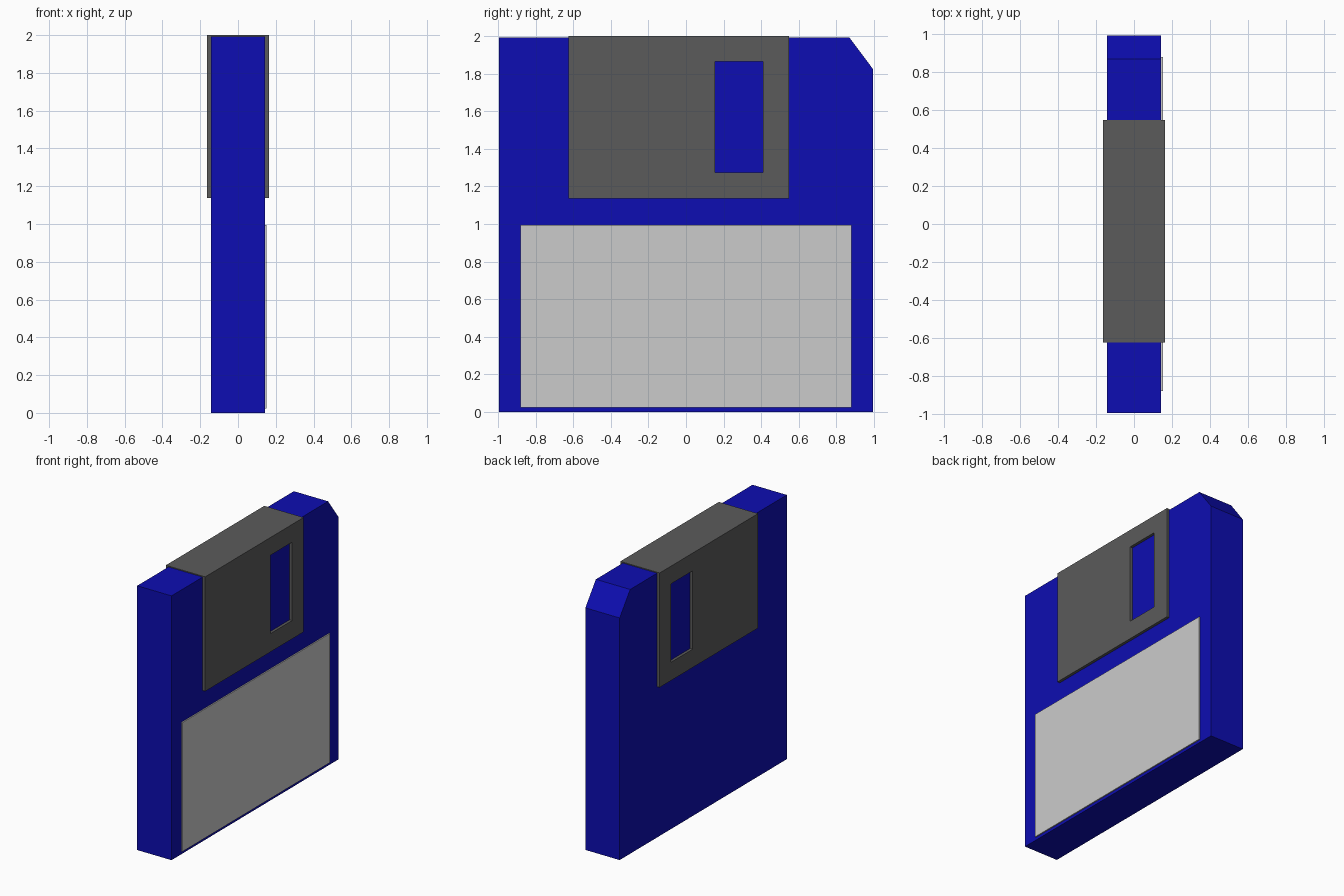
import bpy, bmesh
from mathutils import Vector

if "Cube" in bpy.data.objects:
    bpy.data.objects.remove(bpy.data.objects["Cube"])


def material(name, rgb):
    m = bpy.data.materials.new(name)
    m.diffuse_color = (*rgb, 1)
    m.use_nodes = True
    m.node_tree.nodes["Principled BSDF"].inputs["Base Color"].default_value = m.diffuse_color
    return m


def prism(name, points, vec, mat=None):
    """Extrude a flat polygon along a vector."""
    bm = bmesh.new()
    face = bm.faces.new([bm.verts.new(p) for p in points])
    ext = bmesh.ops.extrude_face_region(bm, geom=[face])
    verts = [v for v in ext["geom"] if isinstance(v, bmesh.types.BMVert)]
    bmesh.ops.translate(bm, verts=verts, vec=Vector(vec))
    bmesh.ops.recalc_face_normals(bm, faces=bm.faces)
    mesh = bpy.data.meshes.new(name)
    bm.to_mesh(mesh)
    bm.free()
    obj = bpy.data.objects.new(name, mesh)
    bpy.context.collection.objects.link(obj)
    if mat:
        mesh.materials.append(mat)
    return obj


def slab(name, x0, x1, outline, mat=None):
    """Plate with a y-z outline and thickness along x."""
    return prism(name, [(x0, y, z) for y, z in outline], (x1 - x0, 0, 0), mat)


def rect(y0, y1, z0, z1):
    return [(y0, z0), (y1, z0), (y1, z1), (y0, z1)]


blue = material("blue_plastic", (0.004, 0.004, 0.445))
dark = material("dark_metal", (0.104, 0.104, 0.104))
H, S = 0.143, 0.164  # half thickness of case and shutter

# Case with one clipped corner
slab("case", -H, H, [(-0.997, 0), (0.995, 0), (0.995, 1.826), (0.87, 1.993), (-0.997, 1.993)], blue)

# Paper label on the right face
slab("label", H - 0.01, 0.152, rect(-0.88, 0.88, 0.022, 0.995),
     material("label_grey", (0.8, 0.8, 0.8)))

# Sliding shutter: folded sheet wrapped over the top edge
I = H - 0.005
profile = [(-S, 1.137), (-S, 2), (S, 2), (S, 1.137), (I, 1.137), (I, 1.98), (-I, 1.98), (-I, 1.137)]
shutter = prism("shutter", [(x, -0.625, z) for x, z in profile], (0, 1.173, 0), dark)

# Window through both sides of the shutter
cutter = slab("window_cutter", -0.3, 0.3, rect(0.154, 0.411, 1.275, 1.866))
cutter.hide_render = True
cutter.hide_set(True)
mod = shutter.modifiers.new("window", 'BOOLEAN')
mod.operation = 'DIFFERENCE'
mod.solver = 'EXACT'
mod.object = cutter
